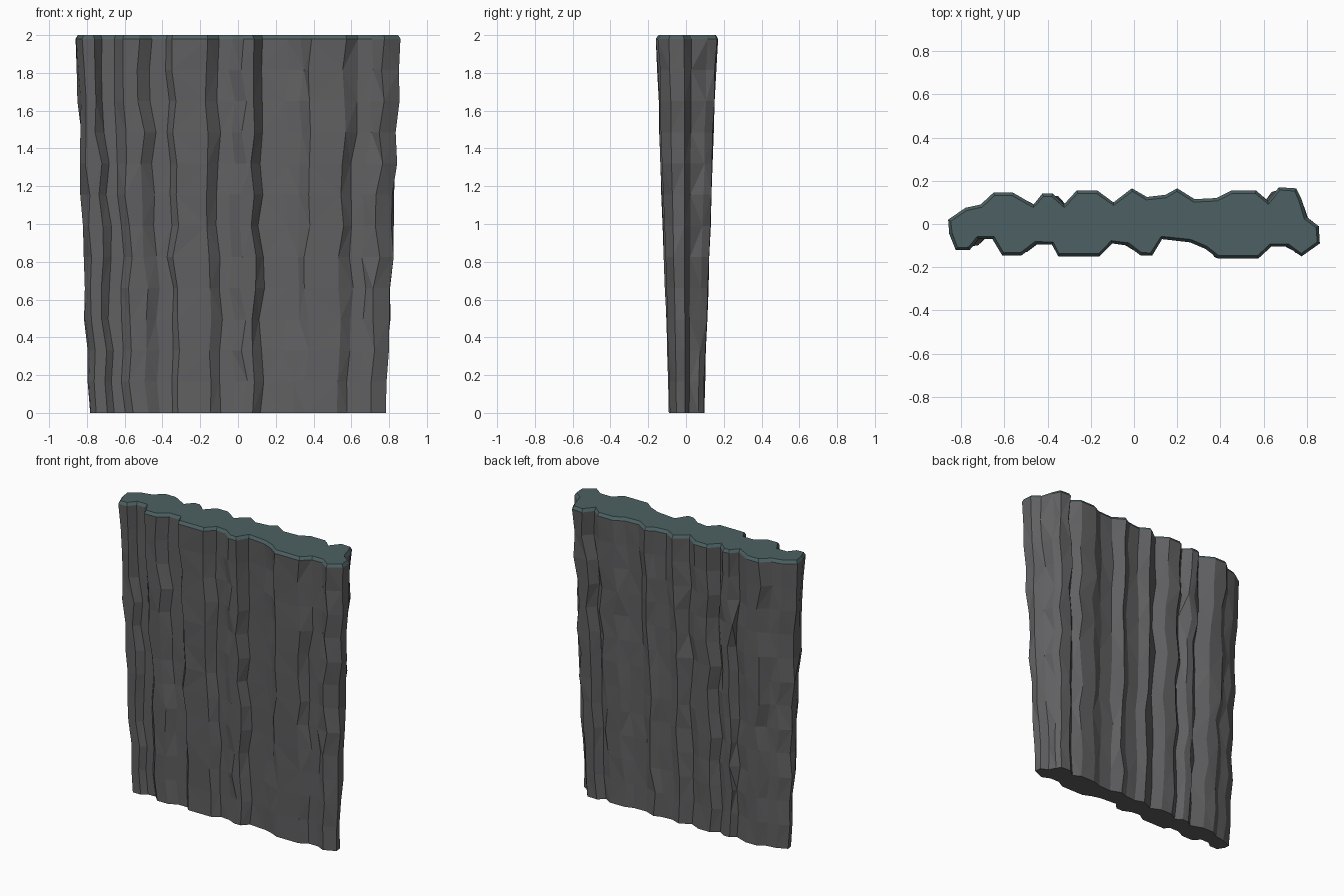
import bpy, bmesh, random
from mathutils import Vector

if "Cube" in bpy.data.objects:
    bpy.data.objects.remove(bpy.data.objects["Cube"])

random.seed(7)

# Outline of the ribbed slab at the top, clockwise from the left end
OUTLINE = [
    (-.86, .02), (-.78, .075), (-.71, .09), (-.65, .145), (-.56, .145), (-.465, .09),
    (-.425, .14), (-.375, .14), (-.325, .09), (-.265, .155), (-.17, .155), (-.095, .10),
    (-.01, .165), (.06, .125), (.145, .135), (.20, .165), (.28, .115), (.38, .12),
    (.45, .155), (.565, .155), (.62, .105), (.67, .17), (.75, .165), (.775, .115),
    (.80, .03), (.855, -.01), (.86, -.09), (.775, -.15), (.71, -.105), (.635, -.105),
    (.575, -.16), (.39, -.16), (.33, -.115), (.26, -.085), (.13, -.07), (.085, -.145),
    (.03, -.145), (-.03, -.10), (-.10, -.09), (-.16, -.15), (-.35, -.15), (-.38, -.095),
    (-.455, -.095), (-.52, -.145), (-.61, -.145), (-.655, -.07), (-.72, -.07),
    (-.76, -.12), (-.825, -.12), (-.855, -.045)]
N = len(OUTLINE)
RINGS = 12
RIM_Z = 1.98


def material(name, color):
    m = bpy.data.materials.new(name)
    m.diffuse_color = (*color, 1)
    m.use_nodes = True
    m.node_tree.nodes["Principled BSDF"].inputs["Base Color"].default_value = m.diffuse_color
    return m


def inset(points, d):
    """Move each outline point inward along its averaged normal."""
    out = []
    for i, p in enumerate(points):
        t = (Vector(points[(i + 1) % N]) - Vector(points[i - 1])).normalized()
        out.append((p[0] + t.y * d, p[1] - t.x * d))
    return out


bm = bmesh.new()

# Rock rings: tapered towards the ground, ribs wandering sideways with height
rings = []
for k in range(RINGS + 1):
    t = k / RINGS
    sx, sy = .91 + .09 * t, .57 + .43 * t
    wander = 0 if k in (0, RINGS) else .018
    shift = [random.uniform(-wander, wander) for _ in range(N // 2)]
    ring = []
    for i, (x, y) in enumerate(OUTLINE):
        dx = shift[i // 2] + random.uniform(-.3, .3) * wander
        if abs(x) > .8:
            dx *= .6
        dy = 1 - random.uniform(0, 3) * wander
        ring.append(bm.verts.new((x * sx + dx, y * sy * dy, RIM_Z * t)))
    rings.append(ring)

# Bevelled rim of the top
rings.append([bm.verts.new((x, y, 2)) for x, y in inset(OUTLINE, .014)])

# Skin between rings; rock quads split so every facet is flat
for k, (a, b) in enumerate(zip(rings, rings[1:])):
    for i in range(N):
        j = (i + 1) % N
        if k == RINGS:
            bm.faces.new((a[i], a[j], b[j], b[i])).material_index = 1
        elif (i + k) % 2:
            bm.faces.new((a[i], a[j], b[j]))
            bm.faces.new((a[i], b[j], b[i]))
        else:
            bm.faces.new((a[i], a[j], b[i]))
            bm.faces.new((a[j], b[j], b[i]))

# Underside and top surface
bm.faces.new(rings[0])
bm.faces.new(rings[-1]).material_index = 1
bmesh.ops.recalc_face_normals(bm, faces=bm.faces)

mesh = bpy.data.meshes.new("cliff_wall")
bm.to_mesh(mesh)
bm.free()
mesh.materials.append(material("rock", (.12, .12, .125)))
mesh.materials.append(material("top_cover", (.075, .12, .125)))
wall = bpy.data.objects.new("cliff_wall", mesh)
bpy.context.collection.objects.link(wall)
